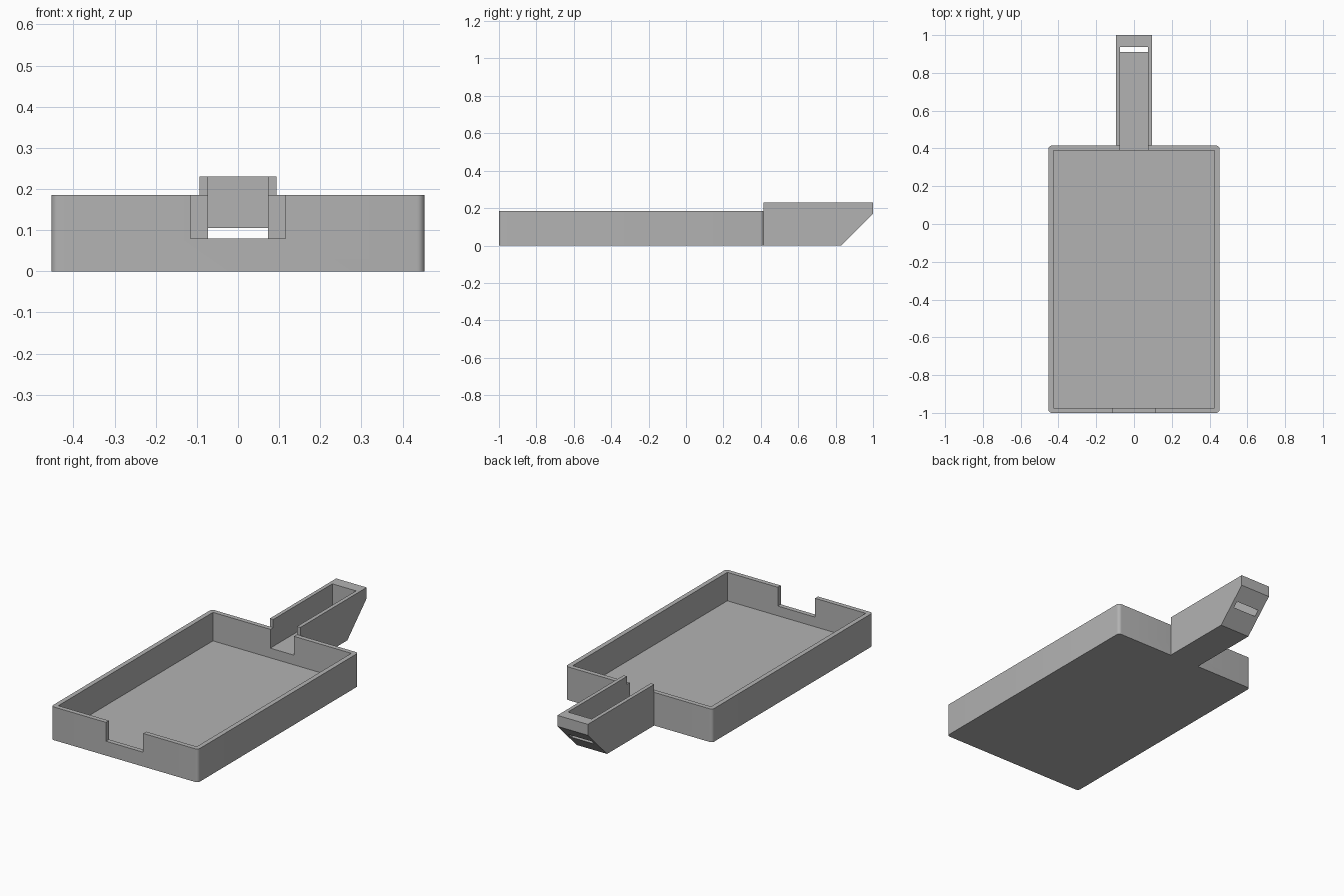
import bpy
import bmesh

cube = bpy.data.objects.get("Cube")
if cube:
    bpy.data.objects.remove(cube, do_unlink=True)

grey = bpy.data.materials.new("plain grey")
grey.use_nodes = True
colour = (0.45, 0.45, 0.45, 1)
grey.diffuse_color = colour
grey.node_tree.nodes["Principled BSDF"].inputs["Base Color"].default_value = colour


def prism(name, profile, x0, x1, corner=0):
    """Extrude a (y, z) profile along x, optionally rounding the upright edges."""
    bm = bmesh.new()
    face = bm.faces.new([bm.verts.new((x0, y, z)) for y, z in profile])
    new = bmesh.ops.extrude_face_region(bm, geom=[face])["geom"]
    for v in new:
        if isinstance(v, bmesh.types.BMVert):
            v.co.x = x1
    bmesh.ops.recalc_face_normals(bm, faces=bm.faces)
    if corner:
        upright = [e for e in bm.edges
                   if abs(e.verts[0].co.z - e.verts[1].co.z) > 0.01]
        bmesh.ops.bevel(bm, geom=upright, offset=corner, segments=6,
                        profile=0.5, affect='EDGES')
    mesh = bpy.data.meshes.new(name)
    bm.to_mesh(mesh)
    bm.free()
    mesh.materials.append(grey)
    obj = bpy.data.objects.new(name, mesh)
    bpy.context.collection.objects.link(obj)
    return obj


def box(name, half_width, y0, y1, z0, z1, corner=0):
    return prism(name, [(y0, z0), (y1, z0), (y1, z1), (y0, z1)],
                 -half_width, half_width, corner)


def cut(target, cutter):
    bpy.context.view_layer.objects.active = target
    mod = target.modifiers.new("cut", 'BOOLEAN')
    mod.operation = 'DIFFERENCE'
    mod.solver = 'EXACT'
    mod.object = cutter
    bpy.ops.object.modifier_apply(modifier=mod.name)


FRONT, BACK, HALF, WALL = -1.0, 0.415, 0.453, 0.026
SILL = 0.08

# Open tray and handle with a sloped underside at its tip
tray = box("tray", HALF, FRONT, BACK, 0, 0.185, corner=0.018)
handle = prism("handle", [(BACK, 0), (0.83, 0), (1, 0.169), (1, 0.23), (BACK, 0.23)],
               -0.094, 0.094)

# Hollow of the tray, notch in the front wall, channel through handle and back wall
hollow = box("hollow_cutter", HALF - WALL, FRONT + WALL, BACK - WALL, WALL, 0.4)
notch = box("notch_cutter", 0.115, FRONT - 0.1, FRONT + 0.1, SILL, 0.4)
channel = box("channel_cutter", 0.073, BACK - 0.1, 0.936, SILL, 0.4)

for target, cutter in [(tray, hollow), (tray, notch), (tray, channel), (handle, channel)]:
    cut(target, cutter)
for cutter in (hollow, notch, channel):
    bpy.data.objects.remove(cutter, do_unlink=True)

# Smooth the rounded corners, keep all other edges sharp
for obj in bpy.context.selected_objects:
    obj.select_set(False)
tray.select_set(True)
bpy.context.view_layer.objects.active = tray
bpy.ops.object.shade_smooth_by_angle()
